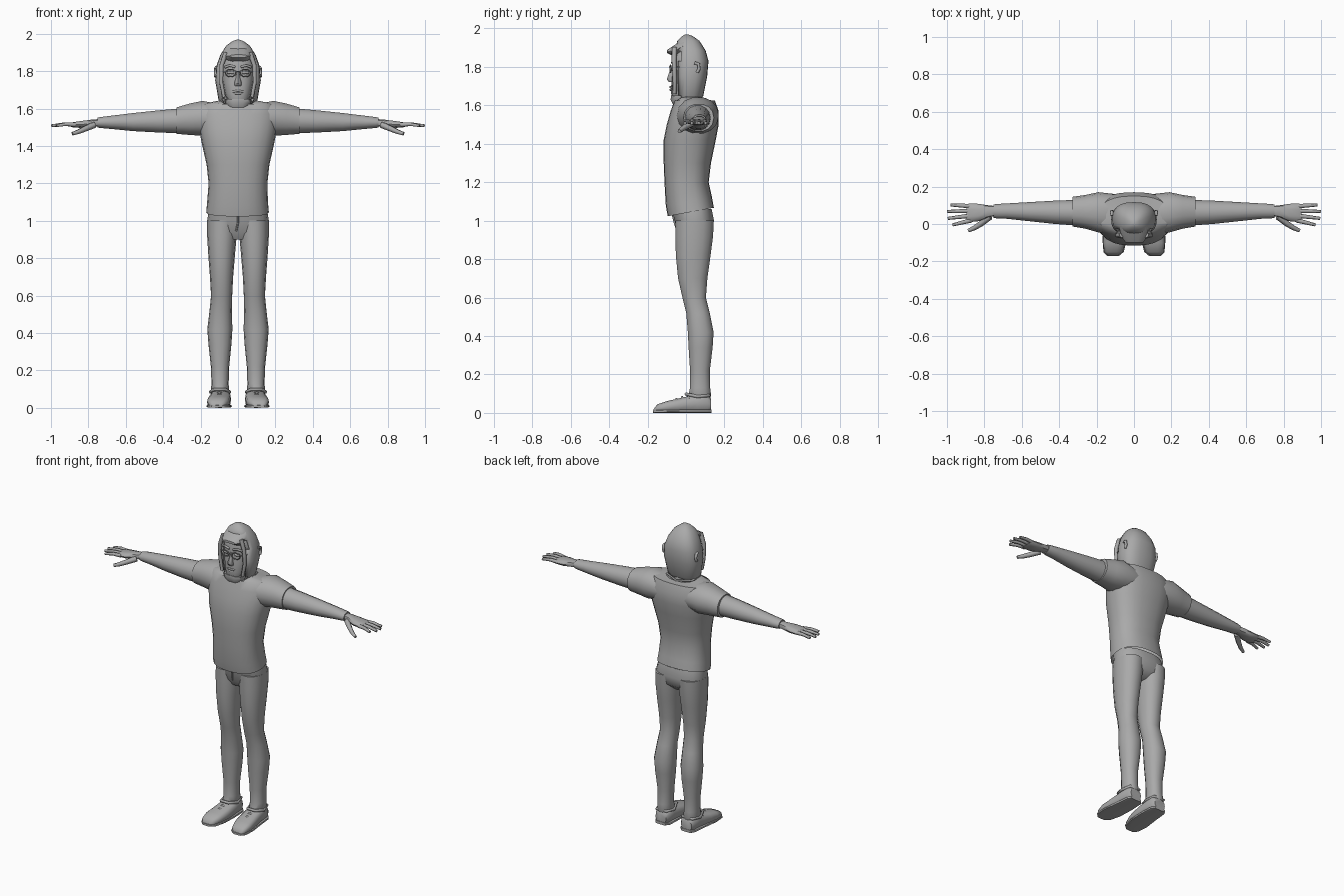
import bpy, bmesh, math

grey = bpy.data.materials.new("plain grey")
grey.diffuse_color = (0.4, 0.4, 0.4, 1)


def finish(ob, mirror):
    ob.data.materials.append(grey)
    if mirror:
        ob.modifiers.new("mirror", 'MIRROR').use_mirror_merge = False
    return ob


def loft(name, axis, rings, n=14, power=2.0, mirror=False, caps=(True, True),
         shift=None, drop=None):
    """Skin rings (t, a0, a1, b0, b1) placed along an axis."""
    bm = bmesh.new()
    rows = []
    for i, (t, a0, a1, b0, b1) in enumerate(rings):
        row = []
        for k in range(n):
            ang = 2 * math.pi * k / n
            c, s = math.cos(ang), math.sin(ang)
            c = math.copysign(abs(c) ** (2 / power), c)
            s = math.copysign(abs(s) ** (2 / power), s)
            a = (a0 + a1) / 2 + c * (a1 - a0) / 2
            b = (b0 + b1) / 2 + s * (b1 - b0) / 2
            d = t + (shift(i, c, s) if shift else 0)
            co = {'x': (d, a, b), 'y': (a, d, b), 'z': (a, b, d)}[axis]
            row.append(bm.verts.new(co))
        rows.append(row)
    for r, q in zip(rows, rows[1:]):
        for k in range(n):
            j = (k + 1) % n
            bm.faces.new((r[k], r[j], q[j], q[k]))
    if caps[0]:
        bm.faces.new(rows[0][::-1])
    if caps[1]:
        bm.faces.new(rows[-1])
    bmesh.ops.recalc_face_normals(bm, faces=bm.faces)
    if drop:
        bad = [f for f in bm.faces if drop(f.calc_center_median())]
        bmesh.ops.delete(bm, geom=bad, context='FACES')
    me = bpy.data.meshes.new(name)
    bm.to_mesh(me)
    bm.free()
    ob = bpy.data.objects.new(name, me)
    bpy.context.collection.objects.link(ob)
    bpy.ops.object.select_all(action='DESELECT')
    ob.select_set(True)
    bpy.context.view_layer.objects.active = ob
    bpy.ops.object.shade_smooth_by_angle(angle=math.radians(45))
    return finish(ob, mirror)


def tube(name, pts, radius, taper=1.0, cyclic=False, mirror=False):
    """Round bar through points, optionally thinning to its end."""
    cu = bpy.data.curves.new(name, 'CURVE')
    cu.dimensions = '3D'
    cu.bevel_depth = radius
    cu.bevel_resolution = 1
    cu.use_fill_caps = True
    sp = cu.splines.new('POLY')
    sp.points.add(len(pts) - 1)
    for i, (p, co) in enumerate(zip(sp.points, pts)):
        p.co = (*co, 1)
        p.radius = 1 + (taper - 1) * i / (len(pts) - 1)
    sp.use_cyclic_u = cyclic
    ob = bpy.data.objects.new(name, cu)
    bpy.context.collection.objects.link(ob)
    return finish(ob, mirror)


# Shirt: slanted hem at the bottom, V neckline at the top
def shirt_shift(i, c, s):
    if i < 2:
        return 0.022 * s
    if i == 8:
        return -0.07 * max(0, 1 - abs(c) * 1.1) if s < 0 else -0.015 * s
    return 0


loft("shirt", 'z', [
    (1.045, -.17, .165, -.095, .145), (1.10, -.165, .16, -.105, .135),
    (1.20, -.157, .157, -.112, .118), (1.30, -.168, .168, -.116, .13),
    (1.42, -.195, .195, -.116, .155), (1.50, -.21, .21, -.10, .17),
    (1.57, -.215, .215, -.08, .17), (1.625, -.19, .19, -.06, .15),
    (1.642, -.105, .105, -.06, .105)],
    n=24, power=2.4, caps=(False, False), shift=shirt_shift)
tube("neckline_trim", [(0, -.062, 1.573), (.06, -.045, 1.61), (.10, .0, 1.64),
                       (.09, .07, 1.638), (.0, .105, 1.63), (-.09, .07, 1.638),
                       (-.10, .0, 1.64), (-.06, -.045, 1.61)], .006, cyclic=True)
loft("neck", 'z', [(1.52, -.11, .11, -.06, .11), (1.60, -.08, .08, -.045, .09),
                   (1.70, -.065, .065, -.03, .08)], n=12)

# Arms: short sleeve over a long tapering sleeve
loft("sleeve", 'x', [
    (.10, -.06, .16, 1.46, 1.625), (.19, -.045, .17, 1.452, 1.643),
    (.26, -.025, .155, 1.457, 1.628), (.33, -.013, .145, 1.463, 1.607)],
    power=2.2, mirror=True, caps=(False, True))
loft("arm", 'x', [
    (.28, -.01, .13, 1.465, 1.605), (.42, .0, .125, 1.47, 1.592),
    (.56, .015, .117, 1.478, 1.577), (.68, .028, .11, 1.49, 1.562),
    (.735, .03, .107, 1.495, 1.555), (.75, .033, .104, 1.498, 1.552)],
    mirror=True, caps=(False, True))

# Hands
loft("palm", 'x', [
    (.73, .045, .095, 1.505, 1.545), (.78, .035, .10, 1.50, 1.542),
    (.83, .015, .108, 1.495, 1.535), (.88, .01, .11, 1.498, 1.528),
    (.895, .015, .105, 1.503, 1.522)], n=10, power=2.5, mirror=True)
for label, y0, y1, tip in (("index", .02, -.005, .97), ("middle", .045, .03, .995),
                           ("ring", .07, .067, .998), ("little", .095, .102, .98)):
    tube(label + "_finger", [(.87, y0, 1.513), ((.87 + tip) / 2, (y0 + y1) / 2, 1.516),
                             (tip, y1, 1.508)], .0125, .65, mirror=True)
tube("thumb", [(.77, .04, 1.512), (.82, .0, 1.49), (.855, -.022, 1.475),
               (.885, -.035, 1.465)], .018, .55, mirror=True)

# Trousers
loft("trouser_hips", 'z', [
    (.90, -.10, .10, -.02, .09), (.94, -.155, .155, -.045, .135),
    (1.0, -.165, .165, -.06, .147), (1.06, -.155, .155, -.075, .135)],
    n=18, power=2.5)
tube("fly_seam", [(0, -.07, 1.03), (.0, -.06, .99), (-.01, -.045, .945)], .005)
loft("trouser_leg", 'z', [
    (.06, .055, .135, .035, .12), (.09, .048, .145, .01, .132),
    (.13, .05, .142, .02, .127), (.22, .047, .145, .02, .125),
    (.34, .035, .158, .012, .14), (.42, .03, .164, .008, .145),
    (.52, .033, .152, .0, .125), (.60, .031, .144, -.02, .105),
    (.70, .026, .15, -.043, .113), (.82, .016, .159, -.055, .13),
    (.92, .007, .165, -.057, .143), (1.0, .002, .165, -.058, .147)],
    n=14, power=2.2, mirror=True)

# Shoes
loft("shoe", 'y', [
    (-.168, .085, .14, .0, .02), (-.15, .062, .158, .0, .045),
    (-.10, .045, .166, .0, .062), (-.04, .038, .16, .0, .075),
    (.02, .037, .152, .0, .09), (.06, .04, .147, .0, .10),
    (.11, .042, .143, .0, .10), (.13, .055, .132, .012, .075)],
    power=2.8, mirror=True)
loft("sole", 'y', [
    (-.172, .082, .142, .0, .013), (-.15, .055, .163, .0, .016),
    (-.08, .037, .169, .0, .018), (.02, .033, .156, .0, .018),
    (.11, .037, .147, .0, .018), (.133, .055, .132, .0, .018)],
    n=16, power=4, mirror=True)
for i, y in enumerate((-.05, -.02, .01)):
    z = .076 - y * -.3 + .012
    tube("lace_%d" % i, [(.055, y + .01, z - .018), (.1, y, z), (.14, y + .01, z - .018)],
         .006, mirror=True)
tube("shoe_collar", [(.045, .06, .085), (.07, .0, .098), (.125, .0, .098), (.147, .06, .085),
                     (.13, .12, .09), (.06, .12, .09)], .009, cyclic=True, mirror=True)

# Head and hair, the hair shell open around the face
loft("face", 'z', [
    (1.605, -.035, .035, -.062, .0), (1.63, -.052, .052, -.075, .04),
    (1.68, -.07, .07, -.078, .07), (1.74, -.082, .082, -.075, .09),
    (1.79, -.088, .088, -.068, .10), (1.84, -.088, .088, -.07, .10),
    (1.89, -.07, .07, -.055, .08), (1.92, -.04, .04, -.03, .05)], n=16, power=2.3)
hair = loft("hair", 'z', [
    (1.60, -.075, .075, -.045, .06), (1.65, -.105, .105, -.058, .09),
    (1.75, -.122, .122, -.062, .11), (1.83, -.115, .115, -.062, .117),
    (1.885, -.095, .095, -.06, .102), (1.935, -.064, .064, -.045, .07),
    (1.96, -.03, .03, -.02, .035), (1.968, -.008, .008, -.005, .012)],
    n=24, power=2.5, caps=(False, True),
    drop=lambda c: c.y < -.03 and abs(c.x) < .088 and c.z < 1.88)
hair.modifiers.new("thickness", 'SOLIDIFY').thickness = .01
loft("fringe", 'y', [
    (-.098, -.045, .05, 1.872, 1.888), (-.06, -.075, .075, 1.85, 1.915),
    (-.01, -.075, .075, 1.88, 1.942)], n=10, power=2.5)
tube("side_lock", [(.065, -.06, 1.90), (.088, -.062, 1.83), (.09, -.058, 1.74),
                   (.075, -.06, 1.66)], .014, .7, mirror=True)
loft("chin_beard", 'z', [(1.605, -.055, .055, -.07, .0), (1.63, -.068, .068, -.082, .03),
                         (1.65, -.07, .07, -.08, .03)], n=10, power=2.6)
tube("ear", [(.116, .045, 1.82), (.119, .065, 1.815), (.119, .068, 1.79),
             (.119, .058, 1.77)], .009, mirror=True)

# Facial features and glasses
loft("nose", 'z', [(1.72, -.017, .017, -.088, -.06), (1.735, -.02, .02, -.1, -.06),
                   (1.765, -.011, .011, -.09, -.06), (1.80, -.008, .008, -.076, -.055)], n=8)
tube("upper_lip", [(-.027, -.07, 1.69), (0, -.081, 1.695), (.027, -.07, 1.69)], .006)
tube("lower_lip", [(-.022, -.07, 1.682), (0, -.081, 1.68), (.022, -.07, 1.682)], .006)
tube("brow", [(.015, -.072, 1.822), (.045, -.068, 1.83), (.07, -.055, 1.82)], .007, mirror=True)
tube("eye", [(.025, -.066, 1.792), (.04, -.069, 1.793), (.055, -.062, 1.792)], .008, mirror=True)
tube("glasses_rim", [(.04 + .028 * math.cos(a * math.pi / 6), -.08 + .004 * math.cos(a * math.pi / 6),
                      1.79 + .02 * math.sin(a * math.pi / 6)) for a in range(12)],
     .003, cyclic=True, mirror=True)
tube("glasses_bridge", [(-.012, -.084, 1.795), (0, -.086, 1.799), (.012, -.084, 1.795)], .003)
tube("glasses_arm", [(.068, -.076, 1.795), (.09, -.05, 1.798), (.105, .03, 1.80)], .003, mirror=True)
